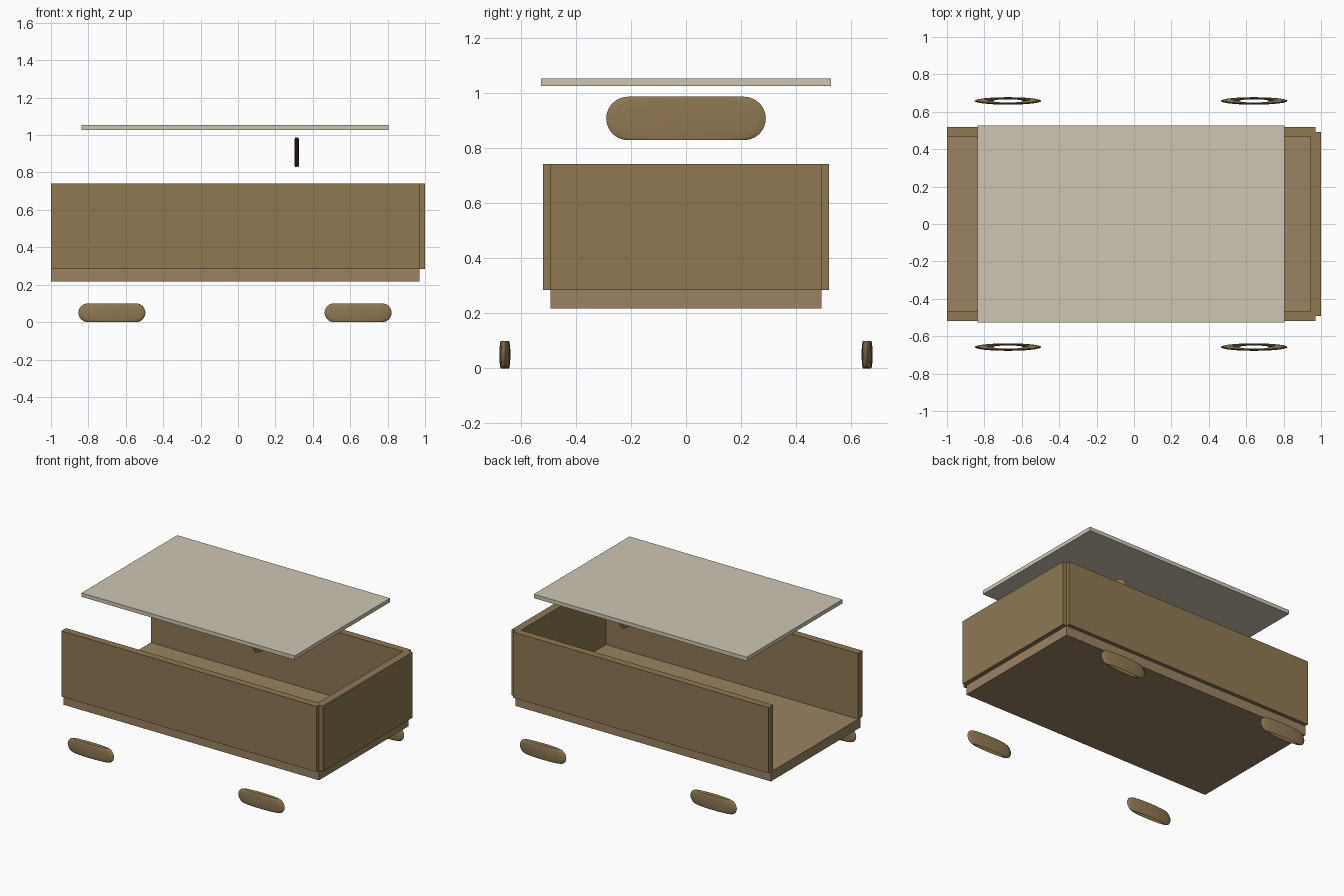
import bpy
from mathutils import Matrix

if "Cube" in bpy.data.objects:
    bpy.data.objects.remove(bpy.data.objects["Cube"])


def material(name, rgb):
    m = bpy.data.materials.new(name)
    m.diffuse_color = (*rgb, 1.0)
    m.use_nodes = True
    m.node_tree.nodes["Principled BSDF"].inputs["Base Color"].default_value = m.diffuse_color
    return m


brown = material("brown_wood", (0.274, 0.188, 0.086))
light_brown = material("floor_wood", (0.32, 0.225, 0.122))
beige = material("pale_panel", (0.617, 0.565, 0.456))


def box(name, x, y, z, mat):
    """Box from (min, max) ranges on each axis."""
    bpy.ops.mesh.primitive_cube_add(size=1)
    o = bpy.context.object
    o.name = name
    size = [b - a for a, b in (x, y, z)]
    mid = [(a + b) / 2 for a, b in (x, y, z)]
    o.data.transform(Matrix.Translation(mid) @ Matrix.Diagonal((*size, 1)))
    o.data.materials.append(mat)
    return o


def flat_ring(name, centre, half, minor, squash, mat):
    """Upright-axis torus squashed along one horizontal axis."""
    bpy.ops.mesh.primitive_torus_add(
        major_radius=half - minor, minor_radius=minor,
        major_segments=24, minor_segments=24)
    o = bpy.context.object
    o.name = name
    o.data.transform(Matrix.Diagonal((*squash, 1)))
    o.location = centre
    o.data.materials.append(mat)
    bpy.ops.object.shade_smooth_by_angle()
    return o


# Open tray: floor, two long sides, one end (the -x end stays open)
box("floor", (-1, 0.97), (-0.493, 0.493), (0.217, 0.284), light_brown)
for side, label in ((-1, "front"), (1, "back")):
    ys = sorted((side * 0.468, side * 0.519))
    box(label + "_wall", (-1, 0.97), ys, (0.284, 0.742), brown)
box("end_wall", (0.945, 1.0), (-0.493, 0.493), (0.284, 0.742), brown)

# Floating top panel
box("top_panel", (-0.838, 0.805), (-0.527, 0.527), (1.026, 1.053), beige)

# Four flattened rings beside the corners
for side, label in ((-1, "front"), (1, "back")):
    for x, end in ((-0.674, "left"), (0.642, "right")):
        flat_ring(f"{label}_{end}_ring", (x, side * 0.658, 0.05),
                  0.179, 0.05, (1, 0.02 / 0.179, 1), brown)

# Large flattened ring under the panel
flat_ring("large_ring", (0.314, 0, 0.908), 0.29, 0.079,
          (0.013 / 0.29, 1, 1), brown)
